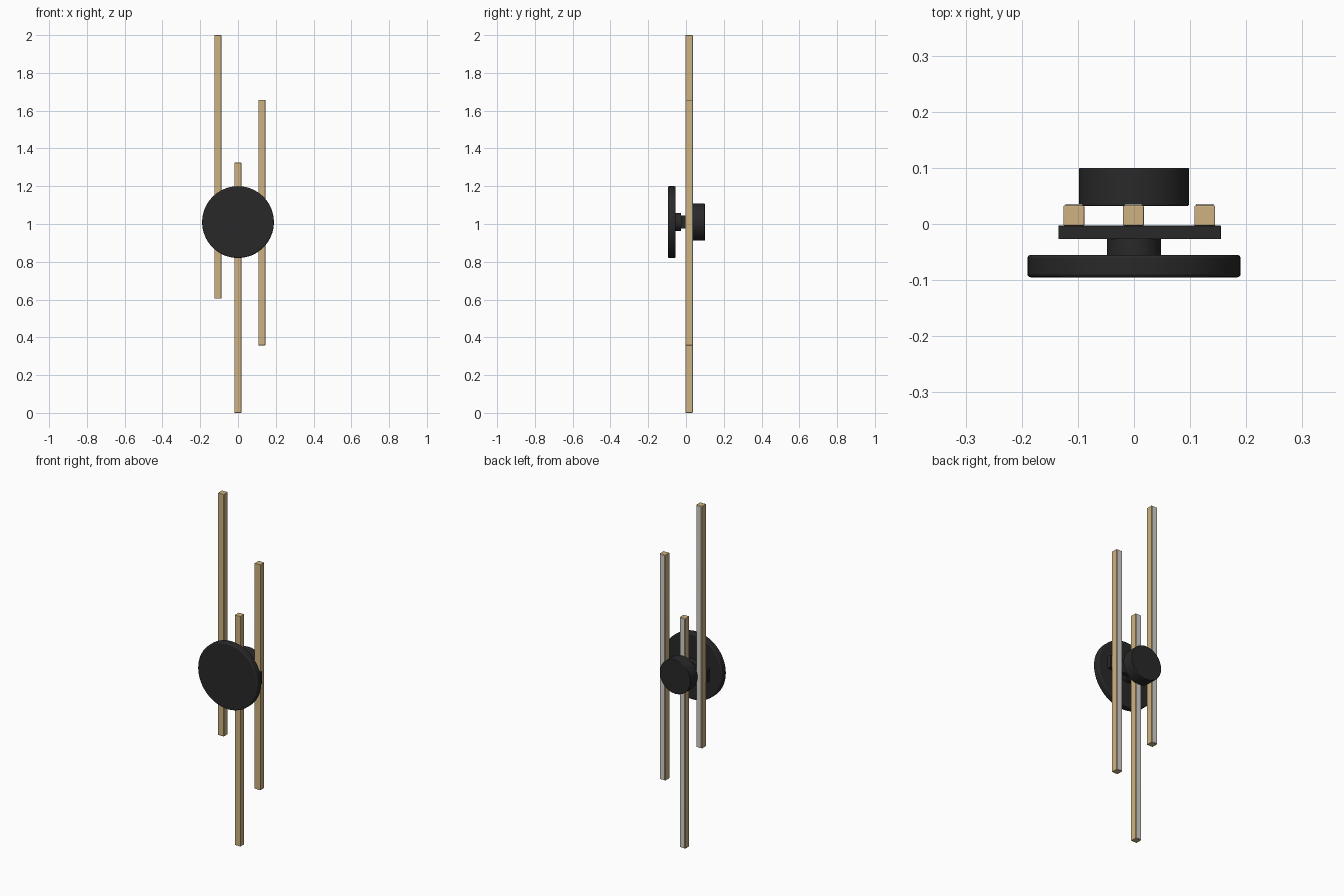
import bpy, math

if "Cube" in bpy.data.objects:
    bpy.data.objects.remove(bpy.data.objects["Cube"])


def material(name, color):
    m = bpy.data.materials.new(name)
    m.diffuse_color = (*color, 1)
    m.use_nodes = True
    m.node_tree.nodes["Principled BSDF"].inputs["Base Color"].default_value = m.diffuse_color
    return m


BLACK = material("matte_black", (0.022, 0.022, 0.022))
BRASS = material("warm_brass", (0.62, 0.45, 0.22))
WHITE = material("pale_diffuser", (0.68, 0.65, 0.60))
HUB_Z = 1.01


def finish(ob, name, mat, bevel):
    ob.name = name
    ob.data.materials.append(mat)
    if bevel:
        b = ob.modifiers.new("soft_edge", 'BEVEL')
        b.width = bevel
        b.segments = 3
        b.limit_method = 'ANGLE'
        b.angle_limit = math.radians(40)
    bpy.ops.object.shade_smooth_by_angle(angle=math.radians(35))
    return ob


def box(name, mat, x, y, z, bevel=0.0):
    """Box from (low, high) ranges on each axis."""
    bpy.ops.mesh.primitive_cube_add(size=1, location=[sum(r) / 2 for r in (x, y, z)])
    ob = bpy.context.object
    ob.scale = [r[1] - r[0] for r in (x, y, z)]
    bpy.ops.object.transform_apply(location=False, rotation=False, scale=True)
    return finish(ob, name, mat, bevel)


def disc(name, radius, y, bevel=0.0):
    """Round part whose axis runs front to back."""
    bpy.ops.mesh.primitive_cylinder_add(
        vertices=64, radius=radius, depth=y[1] - y[0],
        location=(0, sum(y) / 2, HUB_Z), rotation=(math.pi / 2, 0, 0))
    return finish(bpy.context.object, name, BLACK, bevel)


# Hub: front disc, stem, cross bar and rear canopy
disc("front_disc", 0.19, (-0.095, -0.055), 0.006)
disc("stem", 0.048, (-0.057, -0.026))
box("cross_bar", BLACK, (-0.135, 0.155), (-0.027, -0.003),
    (HUB_Z - 0.035, HUB_Z + 0.035), 0.001)
disc("rear_canopy", 0.098, (0.032, 0.10), 0.003)

# Three light bars, each with a diffuser strip along its back
for side, x, low, high in (("left", -0.107, 0.605, 2.0),
                           ("middle", -0.001, 0.0, 1.325),
                           ("right", 0.126, 0.358, 1.657)):
    box(side + "_bar", BRASS, (x - 0.0185, x + 0.0185), (-0.003, 0.033),
        (low, high), 0.002)
    box(side + "_diffuser", WHITE, (x - 0.0155, x + 0.0155), (0.031, 0.036),
        (low + 0.002, high - 0.002), 0.001)
